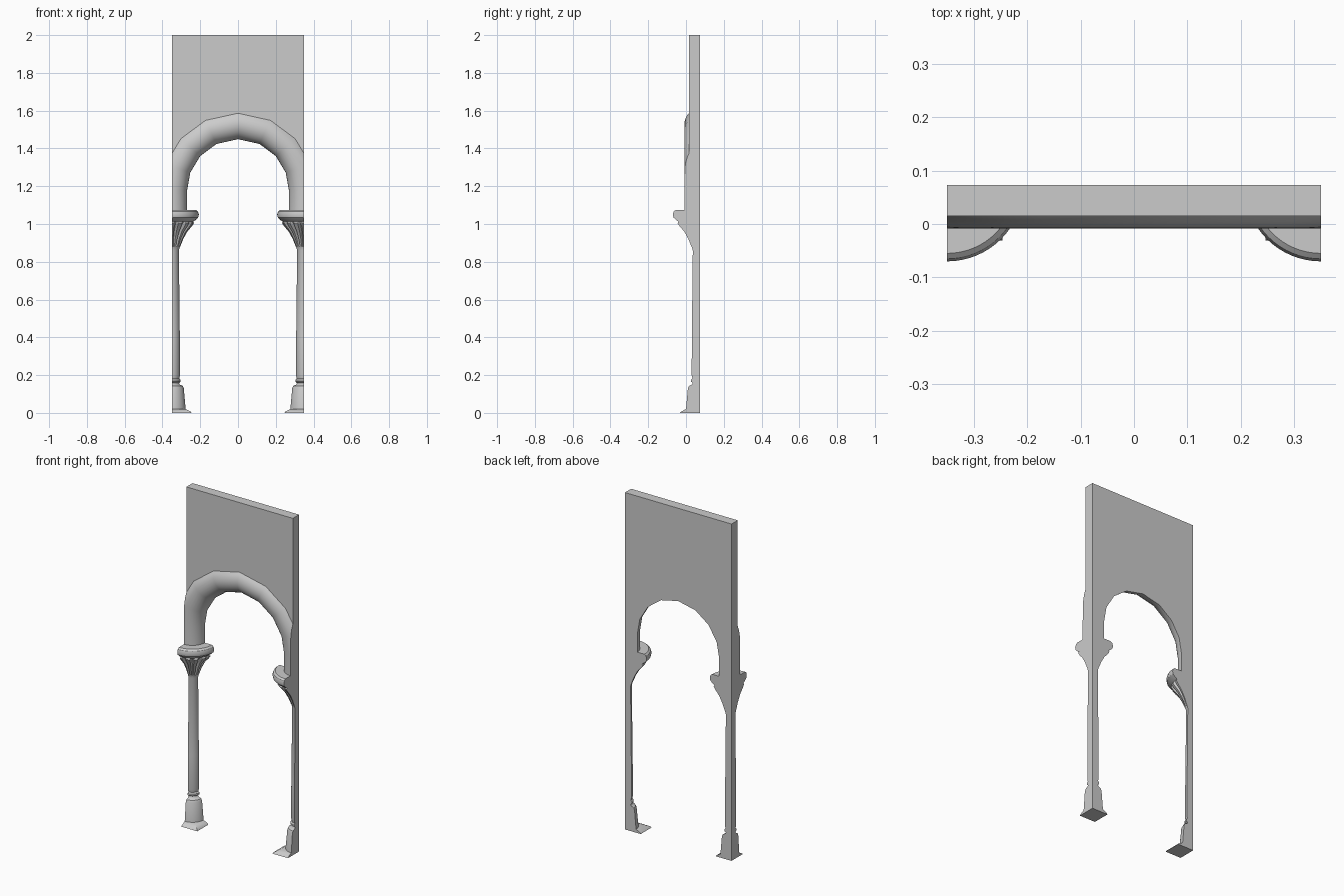
import bpy, bmesh
from math import sin, cos, radians, pi, asin, sqrt

if "Cube" in bpy.data.objects:
    bpy.data.objects.remove(bpy.data.objects["Cube"])

W, BACK, FRONT, TOP = 0.35, 0.073, 0.015, 2.0   # half width, wall planes, height
SPRING, TUBE, CAP_Z = 1.18, 0.081, 1.074        # arch spring line, moulding radius, capital top


def finish(bm, name):
    bmesh.ops.remove_doubles(bm, verts=bm.verts, dist=1e-5)
    bmesh.ops.recalc_face_normals(bm, faces=bm.faces)
    me = bpy.data.meshes.new(name)
    bm.to_mesh(me)
    bm.free()
    ob = bpy.data.objects.new(name, me)
    bpy.context.collection.objects.link(ob)
    bpy.ops.object.select_all(action='DESELECT')
    ob.select_set(True)
    bpy.context.view_layer.objects.active = ob
    bpy.ops.object.shade_smooth_by_angle(angle=radians(32))
    return ob


def loft(bm, rings, closed):
    # Skin neighbouring rings and cap both ends
    rows = [[bm.verts.new(p) for p in r] for r in rings]
    n = len(rows[0])
    for a, b in zip(rows, rows[1:]):
        for k in range(n if closed else n - 1):
            m = (k + 1) % n
            bm.faces.new((a[k], a[m], b[m], b[k]))
    bm.faces.new(rows[0])
    bm.faces.new(rows[-1])


# Arched wall: rounded moulding on the arch plus the flat wall above it
end = pi - asin((BACK - FRONT) / TUBE)          # where the moulding meets the wall
section = [(-TUBE * cos(end * k / 12), BACK - TUBE * sin(end * k / 12)) for k in range(13)]
half = [25, 48, 70]
angles = [-90] + [-a for a in reversed(half)] + [0] + half + [90]


def station(deg, base_z, wall_z):
    s, c = sin(radians(deg)), cos(radians(deg))
    ring = [((W + d) * s, y, base_z + (W + d) * c) for d, y in section]
    x = (0.45 if deg > 0 else -0.45) if abs(deg) == 90 else ring[-1][0]
    return ring + [(x, FRONT, wall_z), (x, BACK, wall_z)]


rings = [station(-90, CAP_Z, CAP_Z)]
rings += [station(a, SPRING, TOP) for a in angles]
rings += [station(90, CAP_Z, CAP_Z)]
bm = bmesh.new()
loft(bm, rings, True)
# Trim to the bay width and close the cut sides
for s in (-1, 1):
    cut = bmesh.ops.bisect_plane(bm, geom=bm.verts[:] + bm.edges[:] + bm.faces[:], dist=1e-6,
                                 plane_co=(s * W, 0, 0), plane_no=(s, 0, 0), clear_outer=True)
    edges = [e for e in cut['geom_cut'] if isinstance(e, bmesh.types.BMEdge)]
    bmesh.ops.holes_fill(bm, edges=edges, sides=0)
finish(bm, "arched_wall")

# Quarter columns: (radius, height, groove depth) from pedestal to capital
profile = [(0, .02, 0), (.073, .02, 0), (.063, .13, 0), (.057, .143, 0), (.042, .15, 0),
           (.037, .158, 0), (.046, .165, 0), (.046, .175, 0), (.039, .182, 0), (.043, .2, 0),
           (.042, .4, 0), (.037, .86, 0), (.043, .88, 0), (.046, .885, .15), (.06, .92, .25),
           (.082, .96, .25), (.108, .99, .2), (.118, 1.005, .12), (.112, 1.012, 0),
           (.124, 1.02, 0), (.139, 1.034, 0), (.143, 1.05, 0), (.138, 1.066, 0),
           (.128, CAP_Z, 0), (0, CAP_Z, 0)]
STEPS = 16


def column(side, name):
    rings = []
    for j in range(STEPS + 1):
        a = pi / 2 * j / STEPS
        groove = 1 if j % 4 == 2 else 0          # carved channels between leaves
        rings.append([(side * (W - r * (1 - g * groove) * cos(a)),
                       BACK - r * (1 - g * groove) * sin(a), z) for r, z, g in profile])
    bm = bmesh.new()
    loft(bm, rings, False)
    finish(bm, name)


def plinth(side, name):
    # Flared square foot, one quarter of it inside the bay
    bm = bmesh.new()
    rings = []
    for h, z in ((.104, 0), (.1, .006), (.074, .02)):
        rings.append([(side * W, BACK, z), (side * (W - h), BACK, z),
                      (side * (W - h), BACK - h, z), (side * W, BACK - h, z)])
    loft(bm, rings, True)
    finish(bm, name)


for side, label in ((-1, "left"), (1, "right")):
    column(side, label + "_column")
    plinth(side, label + "_plinth")
